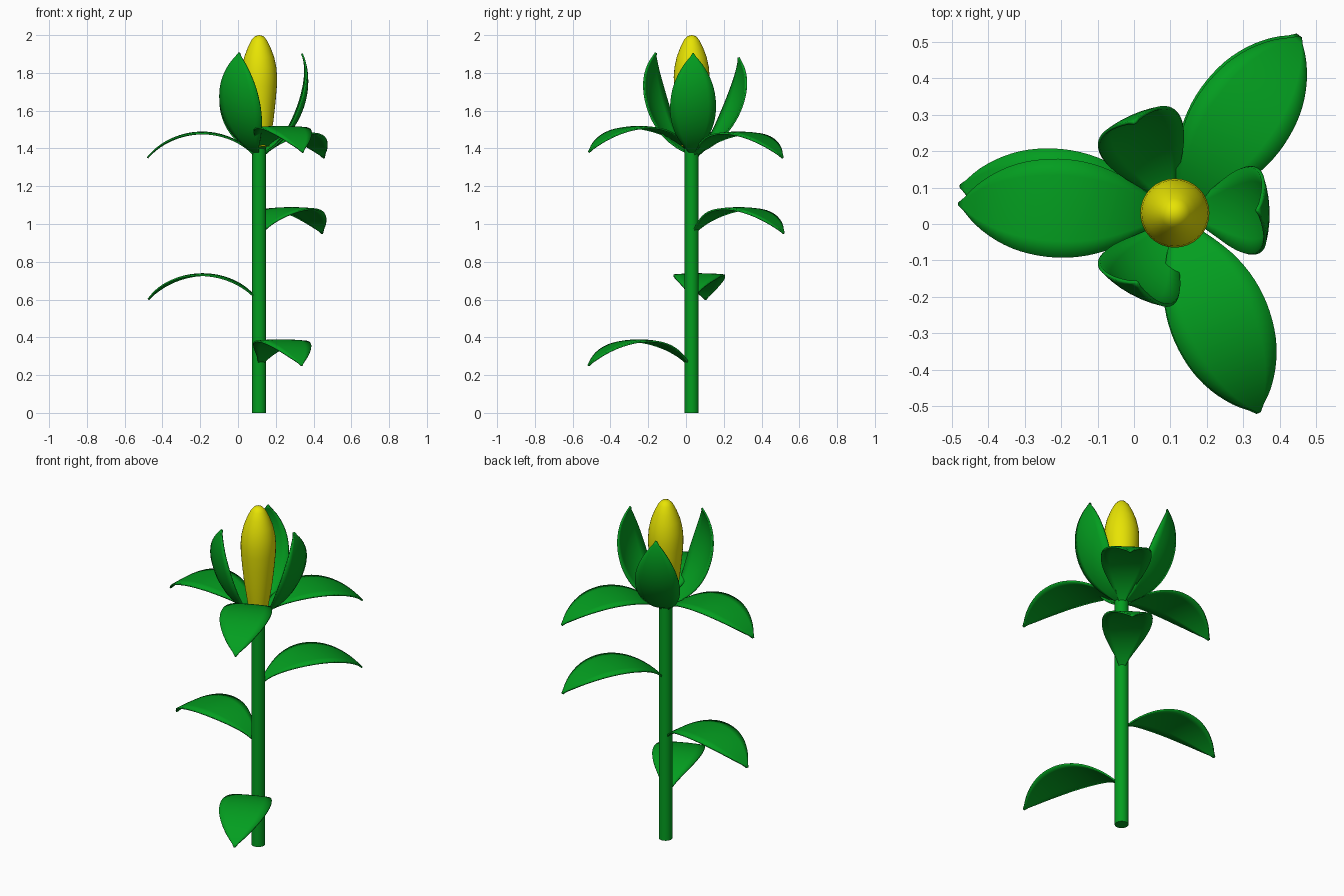
import bpy, bmesh, math
from mathutils import Matrix, Vector

cube = bpy.data.objects.get("Cube")
if cube:
    bpy.data.objects.remove(cube, do_unlink=True)

CENTRE = Vector((0.112, 0.03, 0))


def material(name, rgb):
    m = bpy.data.materials.new(name)
    m.use_nodes = True
    m.diffuse_color = (*rgb, 1)
    m.node_tree.nodes["Principled BSDF"].inputs["Base Color"].default_value = (*rgb, 1)
    return m


green = material("leaf green", (0.001, 0.34, 0.014))
yellow = material("bud yellow", (0.8, 0.77, 0.001))


def finish(name, bm, mat, angle=40):
    bmesh.ops.recalc_face_normals(bm, faces=bm.faces)
    mesh = bpy.data.meshes.new(name)
    bm.to_mesh(mesh)
    bm.free()
    mesh.materials.append(mat)
    obj = bpy.data.objects.new(name, mesh)
    bpy.context.collection.objects.link(obj)
    bpy.ops.object.select_all(action="DESELECT")
    obj.select_set(True)
    bpy.context.view_layer.objects.active = obj
    bpy.ops.object.shade_smooth_by_angle(angle=math.radians(angle))
    return obj


def lathe(name, profile, mat, steps=32):
    """Spin a (radius, height) profile round the plant's axis."""
    bm = bmesh.new()
    verts = [bm.verts.new((r, 0, z)) for r, z in profile]
    edges = [bm.edges.new(pair) for pair in zip(verts, verts[1:])]
    bmesh.ops.spin(bm, geom=verts + edges, cent=(0, 0, 0), axis=(0, 0, 1),
                   angle=math.tau, steps=steps)
    bmesh.ops.remove_doubles(bm, verts=bm.verts, dist=0.0005)
    bmesh.ops.translate(bm, verts=bm.verts, vec=CENTRE)
    return finish(name, bm, mat)


# Half widths of a blade from its base to its tip, at even steps
HALF_WIDTHS = [0.01, 0.037, 0.073, 0.105, 0.126, 0.135, 0.132, 0.118, 0.091, 0.052, 0.004]


def half_width(t):
    """Smooth (Catmull-Rom) reading of the width list."""
    n = len(HALF_WIDTHS) - 1
    i = min(int(t * n), n - 1)
    f = t * n - i
    a, b, c, d = (HALF_WIDTHS[min(max(i + k, 0), n)] for k in (-1, 0, 1, 2))
    return b + 0.5 * f * (c - a + f * (2*a - 5*b + 4*c - d + f * (3*(b - c) + d - a)))


def blade(name, height, azimuth, pitch=0, bulge=0.135, width=1.0, cup=0.006, length=0.58):
    """Arched, thin blade; pitch lifts its chord, bulge arches it, cup curls its edges."""
    bm = bmesh.new()
    rows, cols = 28, 6
    half = math.radians(51.5)
    grid = []
    for i in range(rows + 1):
        t = i / rows
        a = half * (2 * t - 1)
        x = length * (0.5 + 0.5 * math.sin(a) / math.sin(half))
        z = bulge * (math.cos(a) - math.cos(half)) / (1 - math.cos(half))
        w = half_width(t)
        sides = [w * (2 * j / cols - 1) for j in range(cols + 1)]
        grid.append([bm.verts.new((x, s * width, z - cup * (s / max(HALF_WIDTHS)) ** 2))
                     for s in sides])
    for low, high in zip(grid, grid[1:]):
        for j in range(cols):
            bm.faces.new((low[j], low[j + 1], high[j + 1], high[j]))
    turn = (Matrix.Translation(CENTRE + Vector((0, 0, height)))
            @ Matrix.Rotation(math.radians(azimuth), 4, "Z")
            @ Matrix.Translation((0.012, 0, 0))
            @ Matrix.Rotation(math.radians(-pitch), 4, "Y"))
    bmesh.ops.transform(bm, matrix=turn, verts=bm.verts)
    obj = finish(name, bm, green)
    solid = obj.modifiers.new("thickness", "SOLIDIFY")
    solid.thickness = 0.009
    solid.offset = 0
    return obj


# Stem
lathe("stem", [(0, 0), (0.037, 0), (0.037, 1.41), (0, 1.41)], green)

# Bud
lathe("bud", [(0, 1.41), (0.054, 1.41), (0.064, 1.47), (0.076, 1.55), (0.087, 1.65),
              (0.094, 1.73), (0.095, 1.78), (0.091, 1.83), (0.079, 1.885), (0.06, 1.935),
              (0.04, 1.975), (0.022, 1.995), (0, 2.0)], yellow)

# Leaves up the stem
for name, height, azimuth in (("lower_leaf", 0.25, -67.5), ("middle_leaf", 0.6, 172.8),
                              ("upper_leaf", 0.95, 55.5)):
    blade(name, height, azimuth)

# Leaves under the flower
for name, height, azimuth in (("front_collar_leaf", 1.38, -67),
                              ("right_collar_leaf", 1.35, 177.6),
                              ("back_collar_leaf", 1.35, 54.5)):
    blade(name, height, azimuth)

# Petals cupped round the bud
for name, azimuth, pitch in (("left_petal", 2, 68), ("back_petal", 114, 63),
                             ("front_petal", 241, 69)):
    blade(name, 1.372, azimuth, pitch, bulge=-0.113, width=0.89, cup=-0.024, length=0.572)
